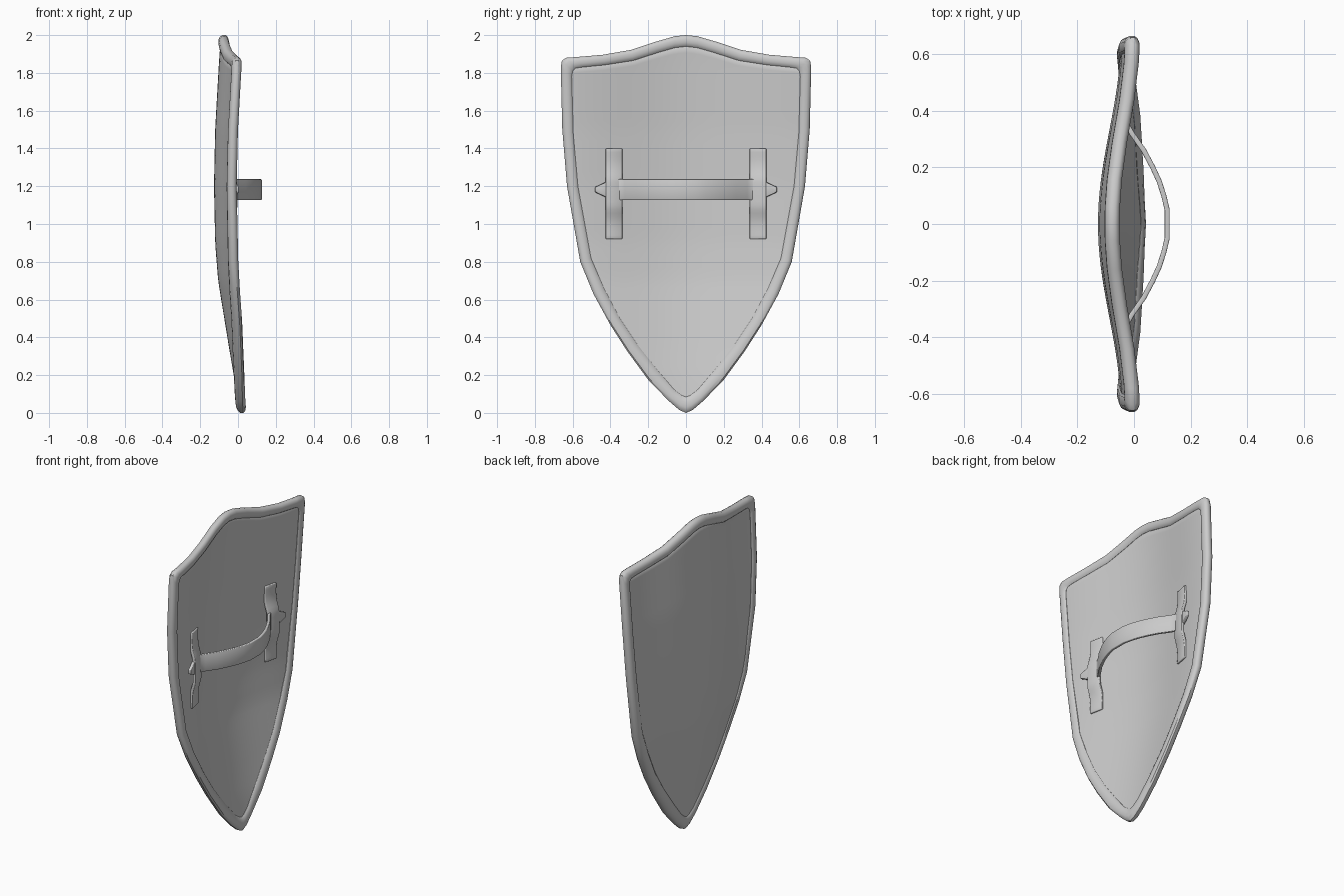
import bpy, bmesh, math

cube = bpy.data.objects.get("Cube")
if cube:
    bpy.data.objects.remove(cube)

steel = bpy.data.materials.new("plain grey")
steel.use_nodes = True
GREY = (0.6, 0.6, 0.6, 1)
steel.diffuse_color = GREY
steel.node_tree.nodes["Principled BSDF"].inputs["Base Color"].default_value = GREY


def lerp_table(table, k):
    """Linear lookup in a rising list of (key, value) pairs."""
    if k <= table[0][0]:
        return table[0][1]
    for (a, va), (b, vb) in zip(table, table[1:]):
        if k <= b:
            return va + (vb - va) * (k - a) / (b - a)
    return table[-1][1]


# Lengthwise bow of the shield, sampled along its centre line
BOW = [(0, .02), (.18, -.004), (.35, -.033), (.7, -.09), (.9, -.106),
       (1.2, -.112), (1.5, -.106), (1.87, -.085), (2, -.075)]


def curve_x(y, z):
    """Depth of the curved shield surface."""
    return lerp_table(BOW, z) + .04 * (1 - math.cos(math.pi * y / .66))


def finish(name, verts, faces, angle=35):
    mesh = bpy.data.meshes.new(name)
    mesh.from_pydata(verts, [], faces)
    bm = bmesh.new()
    bm.from_mesh(mesh)
    bmesh.ops.recalc_face_normals(bm, faces=bm.faces)
    bm.to_mesh(mesh)
    bm.free()
    mesh.materials.append(steel)
    ob = bpy.data.objects.new(name, mesh)
    bpy.context.collection.objects.link(ob)
    bpy.ops.object.select_all(action="DESELECT")
    ob.select_set(True)
    bpy.context.view_layer.objects.active = ob
    bpy.ops.object.shade_smooth_by_angle(angle=math.radians(angle))
    return ob


def grid_faces(rows, cols, wrap=False):
    """Quads of a row-by-column grid, optionally closed both ways."""
    r_end, c_end = (rows, cols) if wrap else (rows - 1, cols - 1)
    return [(r * cols + c, r * cols + (c + 1) % cols,
             (r + 1) % rows * cols + (c + 1) % cols, (r + 1) % rows * cols + c)
            for r in range(r_end) for c in range(c_end)]


# Half outline from top centre to tip: outer y, z then inner y, z
TOP = [(0, 2, 0, 1.94), (.06, 1.994, .06, 1.933), (.16, 1.965, .15, 1.907),
       (.29, 1.922, .28, 1.865), (.44, 1.896, .43, 1.842), (.58, 1.884, .55, 1.83)]
SIDE = [(.635, 1.88, .585, 1.825), (.657, 1.865, .6, 1.81), (.663, 1.83, .605, 1.78),
        (.655, 1.5, .597, 1.48), (.63, 1.2, .572, 1.2), (.56, .8, .503, .82),
        (.49, .63, .435, .66), (.4, .465, .35, .5), (.31, .325, .26, .365),
        (.2, .175, .15, .225), (.09, .062, .06, .12), (.035, .015, .022, .092)]
TIP = [(0, 0, 0, .084)]

# Rim: rounded section swept round the outline
half = TOP + SIDE + TIP
outline = half + [(-a, b, -c, d) for a, b, c, d in half[-2:0:-1]]
SECTION = [(0, .016), (.12, .023), (.35, .026), (.65, .026), (.88, .019), (1, .008)]
section = SECTION + [(t, -d) for t, d in reversed(SECTION)]
verts = []
for oy, oz, iy, iz in outline:
    for t, d in section:
        y, z = iy + (oy - iy) * t, iz + (oz - iz) * t
        verts.append((curve_x(y, z) + d, y, z))
finish("rim", verts, grid_faces(len(outline), len(section), True))

# Panel: grid reaching under the rim, its upper rows lifted to the top curve
mid = lambda p: ((p[0] + p[2]) / 2, (p[1] + p[3]) / 2)
top_line = [mid(p) for p in TOP + SIDE[:1]]
side_line = sorted((z, y) for y, z in map(mid, SIDE[1:] + TIP))
z_tip, z_corner = side_line[0][0], side_line[-1][0]
ROWS, COLS = 36, 33
verts = []
for r in range(ROWS):
    v = r / (ROWS - 1)
    z0 = z_tip + (z_corner - z_tip) * v
    width = max(lerp_table(side_line, z0), .002)
    for c in range(COLS):
        y = width * (2 * c / (COLS - 1) - 1)
        z = z0 + (lerp_table(top_line, abs(y)) - z_corner) * v ** 3
        verts.append((curve_x(y, z), y, z))
panel = finish("panel", verts, grid_faces(ROWS, COLS))
solid = panel.modifiers.new("thickness", "SOLIDIFY")
solid.thickness, solid.offset = .03, 0


def ribbon(name, verts):
    """Thick band from successive pairs of edge points."""
    ob = finish(name, verts, grid_faces(len(verts) // 2, 2))
    solid = ob.modifiers.new("thickness", "SOLIDIFY")
    solid.thickness, solid.offset = .018, 0
    bevel = ob.modifiers.new("soft edge", "BEVEL")
    bevel.width, bevel.segments, bevel.limit_method = .004, 2, "ANGLE"
    bevel.angle_limit = math.radians(50)


# Grip: bowed band with tapered ends, as y, x, half height
GRIP_Z = 1.182
GRIP = [(.48, -.004, .014), (.42, -.018, .042), (.36, -.03, .055), (.32, -.008, .055),
        (.26, .034, .055), (.2, .066, .055), (.15, .089, .055), (.1, .105, .055),
        (.05, .117, .055)]
band = GRIP + [(-y, x, h) for y, x, h in reversed(GRIP)]
ribbon("grip", [(x, y, GRIP_Z + s * h) for y, x, h in band for s in (-1, 1)])

# Retaining straps: flat ends on the panel, raised over the grip
RAISE = [(0, .03), (.07, .029), (.13, .01), (.17, .004), (.24, .004)]
for side, label in ((1, "left"), (-1, "right")):
    verts = []
    for i in range(25):
        dz = -.24 + i * .02
        for y in (.338, .425):
            z = 1.16 + dz
            x = curve_x(.38, z) + .012 + lerp_table(RAISE, abs(dz))
            verts.append((x + (y - .38) * .2, side * y, z))
    ribbon(label + "_strap", verts)
